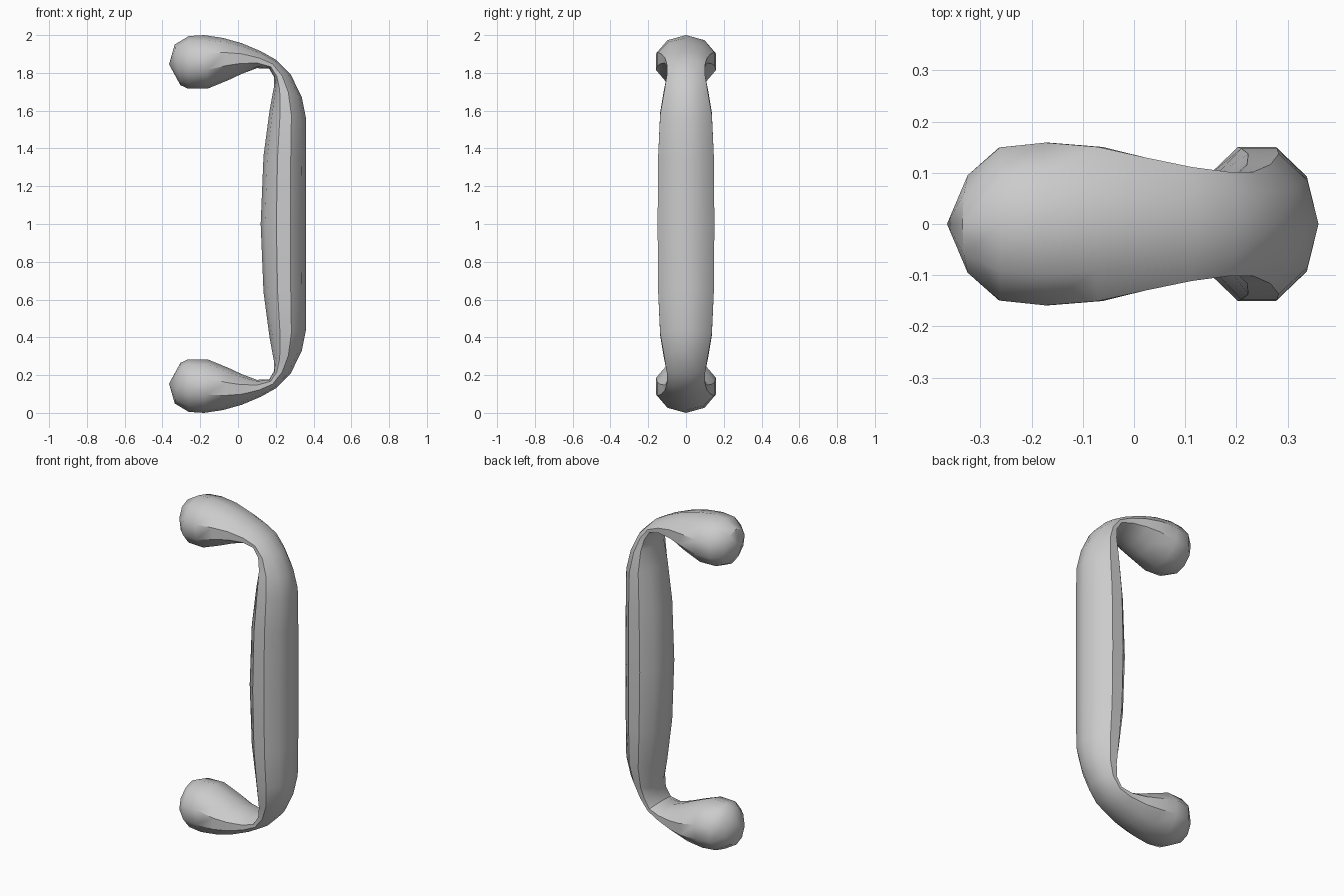
import bpy, bmesh
from math import cos, sin, tau

if "Cube" in bpy.data.objects:
    bpy.data.objects.remove(bpy.data.objects["Cube"])

SIDES = 10

# Upper half, tip to middle: outer x, z, inner x, z, half width, widest point (0 inner .. 1 outer)
HALF = [
    (-.335, 1.950, -.305, 1.735, .100, .50),
    (-.260, 1.995, -.265, 1.717, .157, .50),
    (-.180, 2.000, -.160, 1.717, .167, .50),
    (-.080, 1.985, -.050, 1.762, .158, .50),
    (.020, 1.957, .020, 1.795, .137, .50),
    (.120, 1.915, .100, 1.825, .117, .42),
    (.200, 1.870, .165, 1.822, .107, .32),
    (.280, 1.790, .190, 1.780, .107, .25),
    (.338, 1.670, .190, 1.725, .122, .30),
    (.360, 1.560, .167, 1.600, .144, .42),
    (.360, 1.350, .135, 1.360, .155, .48),
    (.360, 1.000, .120, 1.000, .158, .50),
]
rings = HALF + [(a, 2 - b, c, 2 - d, w, f) for a, b, c, d, w, f in HALF[-2::-1]]

bm = bmesh.new()


def ring(ox, oz, ix, iz, w, f):
    """Ten-sided section, domed more on the outer side where f < 0.5."""
    verts = []
    for k in range(SIDES):
        a = tau * k / SIDES
        c = cos(a)
        t = f + c * ((1 - f) if c > 0 else f)
        verts.append(bm.verts.new((ix + (ox - ix) * t, w * sin(a), iz + (oz - iz) * t)))
    return verts


# Swept handle body
loops = [ring(*r) for r in rings]
for p, q in zip(loops, loops[1:]):
    for k in range(SIDES):
        n = (k + 1) % SIDES
        bm.faces.new((p[k], p[n], q[n], q[k]))

# Shallow rounded end caps
for loop, z in ((loops[0], 1.845), (loops[-1], .155)):
    tip = bm.verts.new((-.365, 0, z))
    for k in range(SIDES):
        bm.faces.new((loop[k], loop[(k + 1) % SIDES], tip))

bmesh.ops.recalc_face_normals(bm, faces=bm.faces)
mesh = bpy.data.meshes.new("pull_handle")
bm.to_mesh(mesh)
bm.free()
handle = bpy.data.objects.new("pull_handle", mesh)
bpy.context.collection.objects.link(handle)

# Smooth body with crisp ends
bpy.context.view_layer.objects.active = handle
handle.select_set(True)
bpy.ops.object.shade_smooth_by_angle(angle=.7)
